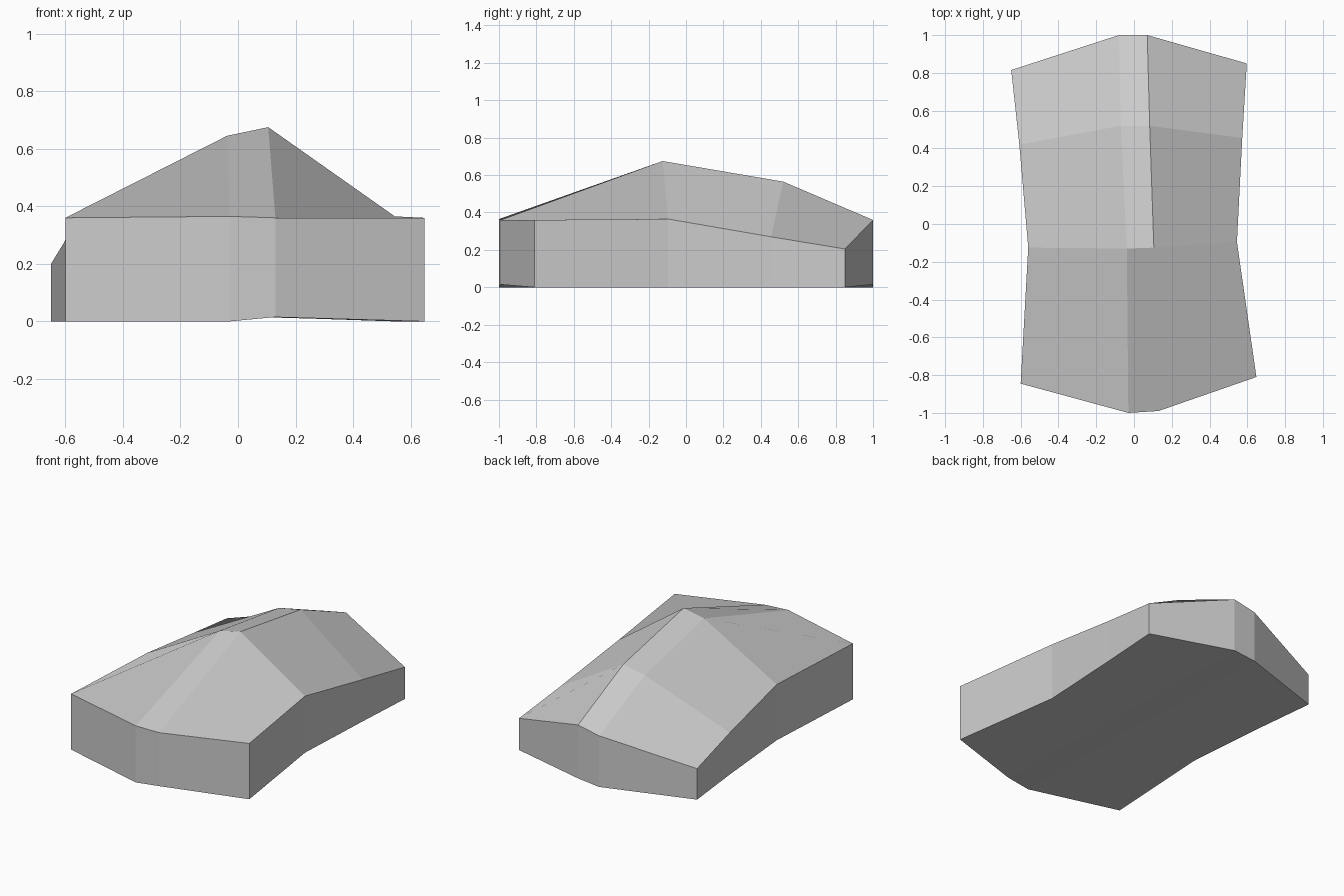
import bpy
import bmesh

# Remove the default cube
default_cube = bpy.data.objects.get("Cube")
if default_cube:
    bpy.data.objects.remove(default_cube, do_unlink=True)

# Single plain grey
grey = bpy.data.materials.new("stone_grey")
grey.use_nodes = True
colour = (0.6, 0.6, 0.6, 1.0)
grey.diffuse_color = colour
grey.node_tree.nodes["Principled BSDF"].inputs["Base Color"].default_value = colour

# Cross-sections from front to back, each running from -x to +x
front_section = [(-.6, -.845, .36), (-.03, -1, .365), (.13, -.99, .36), (.648, -.81, .36)]
peak_section = [(-.56, -.125, .36), (-.038, -.13, .645), (.105, -.125, .675), (.545, -.095, .365)]
rear_section = [(-.607, .42, .27), (-.07, .52, .535), (.083, .52, .565), (.573, .455, .27)]
back_section = [(-.65, .815, .2), (-.08, 1, .33), (.07, 1, .36), (.597, .85, .205)]
sections = [front_section, peak_section, rear_section, back_section]

# The underside follows the same outline, lifted slightly along one column
base_heights = [0, 0, .015, 0]

bm = bmesh.new()
top = [[bm.verts.new(point) for point in section] for section in sections]
base = [[bm.verts.new((x, y, height)) for (x, y, z), height in zip(section, base_heights)]
        for section in sections]


def fill_grid(rows):
    """Join neighbouring rows of vertices with quads."""
    for near, far in zip(rows, rows[1:]):
        for i in range(len(near) - 1):
            bm.faces.new((near[i], near[i + 1], far[i + 1], far[i]))


# Upper slopes and underside
fill_grid(top)
fill_grid(base)

# Front and back walls
for end in (0, -1):
    fill_grid([base[end], top[end]])

# Side walls
for side in (0, -1):
    fill_grid([[row[side] for row in base], [row[side] for row in top]])

# Finish the faceted block
bmesh.ops.recalc_face_normals(bm, faces=bm.faces)
mesh = bpy.data.meshes.new("faceted_block")
bm.to_mesh(mesh)
bm.free()
mesh.materials.append(grey)
block = bpy.data.objects.new("faceted_block", mesh)
bpy.context.collection.objects.link(block)
